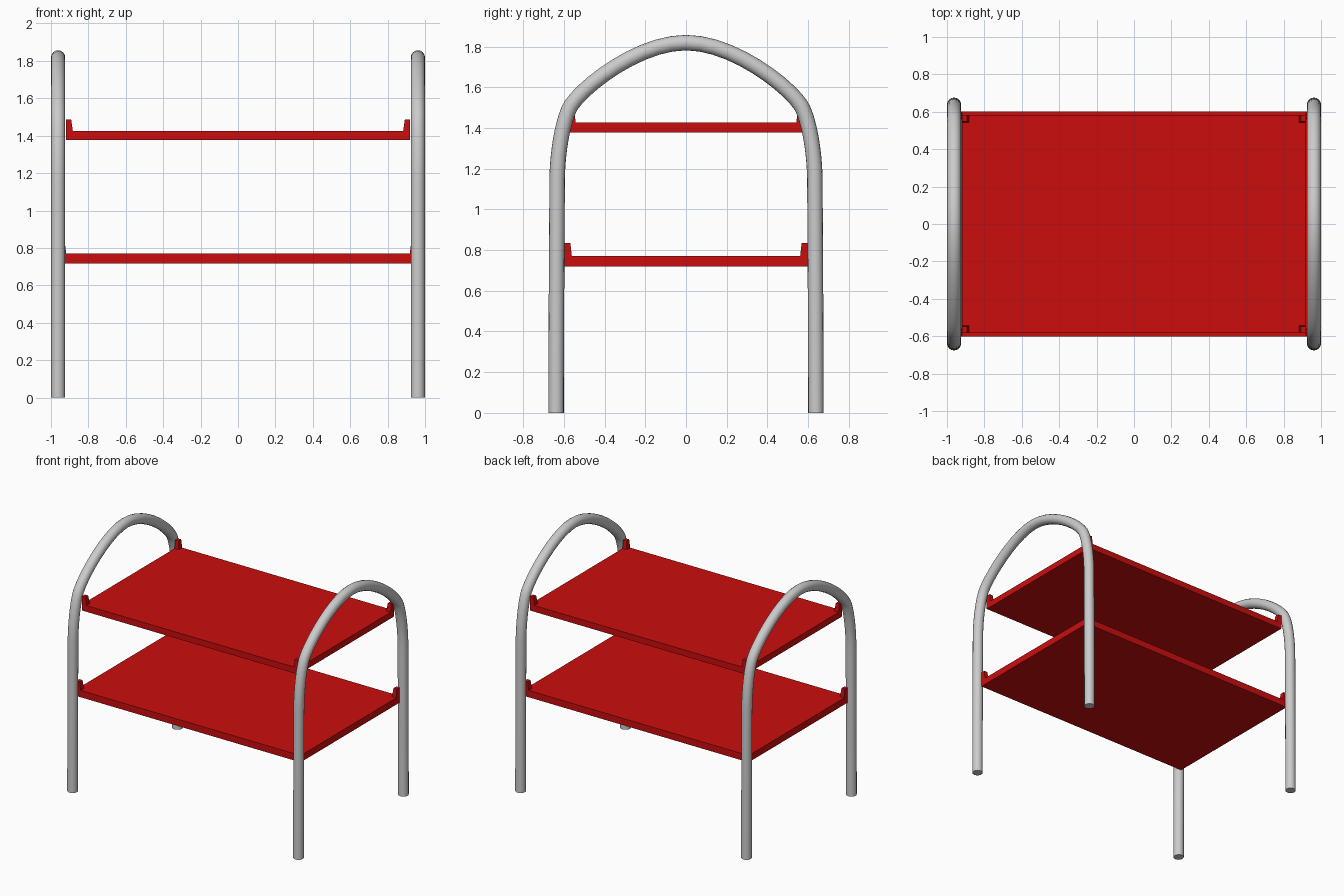
import bpy, bmesh

if "Cube" in bpy.data.objects:
    bpy.data.objects.remove(bpy.data.objects["Cube"])

red = bpy.data.materials.new("red")
red.diffuse_color = (0.6, 0.004, 0.004, 1)
red.use_nodes = True
red.node_tree.nodes["Principled BSDF"].inputs["Base Color"].default_value = red.diffuse_color


def tube_frame(name, x):
    # hooped tube: (y, z) point, incoming handle, outgoing handle for one half
    half = [((-.638, 0), (-.638, -.3), (-.638, .4)),
            ((-.633, 1.15), (-.635, .8), (-.632, 1.27)),
            ((-.565, 1.51), (-.607, 1.44), (-.50, 1.61))]
    top = [((0, 1.819), (-.23, 1.819), (.23, 1.819))]
    flip = lambda p: (-p[0], p[1])
    pts = half + top + [(flip(c), flip(r), flip(l)) for c, l, r in reversed(half)]
    cu = bpy.data.curves.new(name, 'CURVE')
    cu.dimensions = '3D'
    cu.bevel_depth = .038
    cu.bevel_resolution = 6
    cu.resolution_u = 10
    cu.use_fill_caps = True
    sp = cu.splines.new('BEZIER')
    sp.bezier_points.add(len(pts) - 1)
    for bp, (c, l, r) in zip(sp.bezier_points, pts):
        bp.handle_left_type = bp.handle_right_type = 'FREE'
        bp.co, bp.handle_left, bp.handle_right = [(x, *p) for p in (c, l, r)]
    ob = bpy.data.objects.new(name, cu)
    bpy.context.collection.objects.link(ob)
    bpy.ops.object.select_all(action='DESELECT')
    ob.select_set(True)
    bpy.context.view_layer.objects.active = ob
    bpy.ops.object.convert(target='MESH')
    bpy.ops.object.shade_smooth_by_angle()


def add_block(bm, x0, x1, y0, y1, z0, z1):
    vs = [bm.verts.new((x, y, z)) for z in (z0, z1) for x, y in
          ((x0, y0), (x1, y0), (x1, y1), (x0, y1))]
    for f in ((0, 1, 2, 3), (4, 5, 6, 7), (0, 1, 5, 4), (1, 2, 6, 5), (2, 3, 7, 6), (3, 0, 4, 7)):
        bm.faces.new([vs[i] for i in f])
    return vs


def shelf(name, hx, hy, z0, z1, tab_top):
    bm = bmesh.new()
    add_block(bm, -hx, hx, -hy, hy, z0, z1)
    # corner tabs, tapering on their inner sides
    for sx in (-1, 1):
        for sy in (-1, 1):
            vs = add_block(bm, sx * (hx - .038), sx * hx, sy * (hy - .042), sy * hy,
                           z1 - .01, tab_top)
            for v in vs[4:]:
                if abs(v.co.x) < hx - .02:
                    v.co.x += sx * .01
                if abs(v.co.y) < hy - .02:
                    v.co.y += sy * .008
    bmesh.ops.recalc_face_normals(bm, faces=bm.faces)
    me = bpy.data.meshes.new(name)
    bm.to_mesh(me)
    bm.free()
    me.materials.append(red)
    bpy.context.collection.objects.link(bpy.data.objects.new(name, me))


tube_frame("left_tube_frame", -.962)
tube_frame("right_tube_frame", .962)
shelf("upper_shelf", .92, .583, 1.378, 1.426, 1.488)
shelf("lower_shelf", .955, .602, .718, .77, .835)
